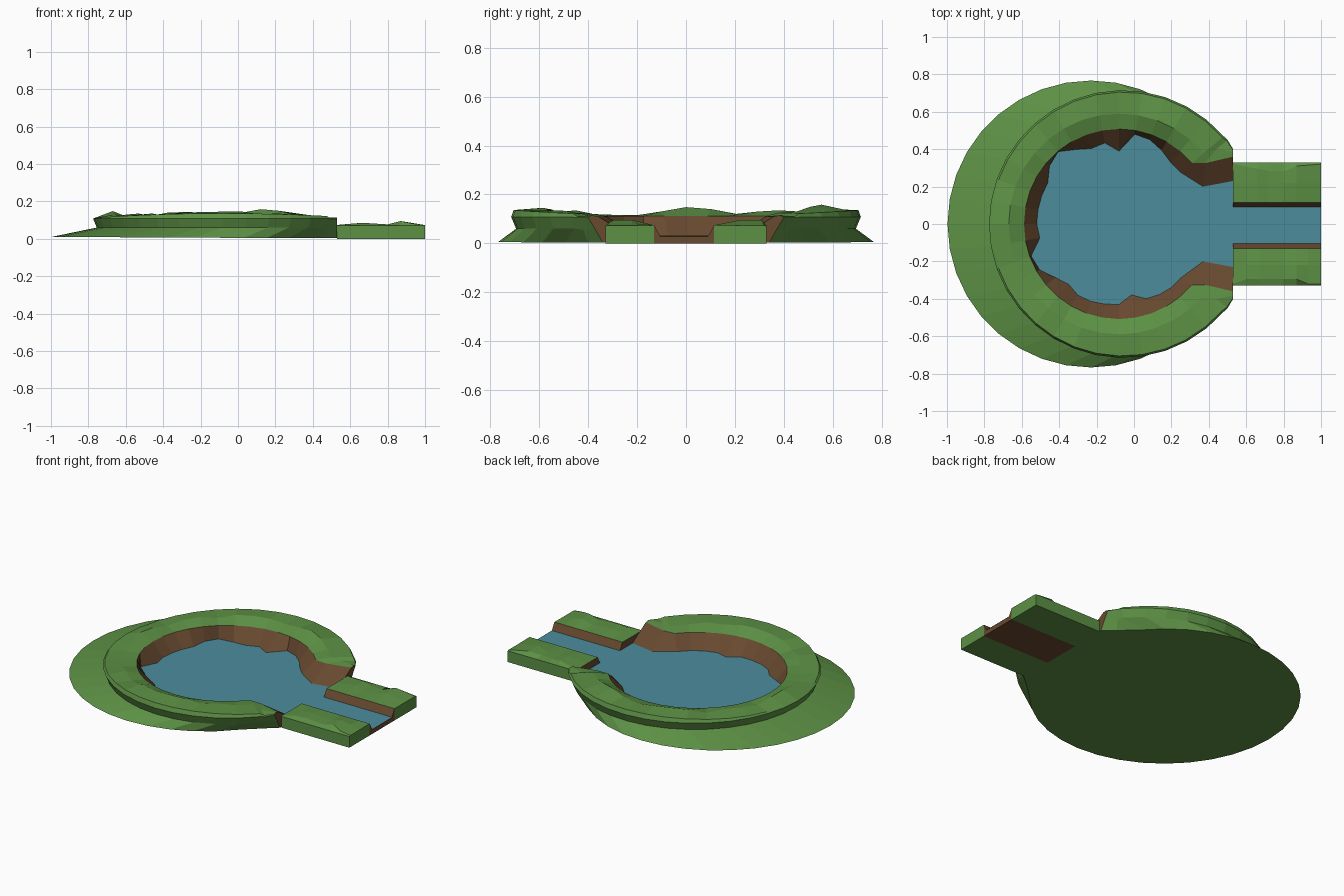
import bpy, bmesh
from math import sin, cos, radians

cube = bpy.data.objects.get("Cube")
if cube:
    bpy.data.objects.remove(cube, do_unlink=True)


def material(name, rgb):
    mat = bpy.data.materials.new(name)
    mat.use_nodes = True
    colour = (*rgb, 1)
    mat.diffuse_color = colour
    shader = next(n for n in mat.node_tree.nodes if n.type == 'BSDF_PRINCIPLED')
    shader.inputs["Base Color"].default_value = colour
    shader.inputs["Roughness"].default_value = 1
    return mat


GRASS = material("grass green", (.11, .285, .06))
EARTH = material("earth brown", (.138, .067, .029))
WATER = material("water blue", (.073, .265, .335))
WATER_Z = .03
MOUTH = .53  # x where the pond meets the stream


def finish(name, bm, materials, fix_normals=True):
    if fix_normals:
        bmesh.ops.recalc_face_normals(bm, faces=bm.faces)
    mesh = bpy.data.meshes.new(name)
    bm.to_mesh(mesh)
    bm.free()
    for mat in materials:
        mesh.materials.append(mat)
    obj = bpy.data.objects.new(name, mesh)
    bpy.context.collection.objects.link(obj)
    return obj


def loft(bm, sections, strip_material):
    """Skin open cross-sections; strip_material maps a strip index to a slot."""
    rows = [[bm.verts.new(p) for p in s] for s in sections]
    for a, b in zip(rows, rows[1:]):
        for j in range(len(a) - 1):
            face = bm.faces.new((a[j], a[j + 1], b[j + 1], b[j]))
            face.material_index = strip_material(j)
    return rows


def polar(cx, r, degrees, z):
    a = radians(degrees)
    return (cx + r * cos(a), r * sin(a), z)


def base_z(x):
    return .005 - .005 * x


# Pond bank: spokes around the shore, each from outer foot to waterline
shore = [.43, .43, .455, .48, .487, .39, .44, .43, .46, .505, .485, .44, .44, .44, .44,
         .43, .5, .49, .445, .42, .44, .44, .435, .43, .385, .425, .435, .44, .44]
crest = [.125, .13, .15, .158, .14, .13, .14, .143, .14, .12, .135, .13, .12, .14, .148,
         .13, .115, .115, .12, .135, .12, .14, .143, .145, .145, .13, .135, .125, .12]


def spoke(i):
    t = 40 + 10 * i
    rim = .715 + .02 * cos(radians(t))
    foot = polar(-.23, .767, t, 0)
    return [(foot[0], foot[1], base_z(foot[0])),
            polar(-.08, rim - .02, t, .06),
            polar(-.08, rim, t, .108),
            polar(-.08, rim - .01, t, .112 + .024 * sin(radians(t)) ** 2),
            polar(-.08, .59, t, crest[i]),
            polar(-.08, .508, t, .112),
            polar(-.08, shore[i], t, WATER_Z)]


def mouth_spokes(side):
    near = [(.46, .40), (.48, .42), (.50, .45), (.495, .445), (.44, .40), (.38, .325), (.37, .20)]
    end = [(MOUTH, y) for y in (.34, .37, .40, .395, .385, .36, .23)]
    heights = (.003, .055, .105, .11, .115, .11, WATER_Z)
    return [[(x, side * y, z) for (x, y), z in zip(row, heights)] for row in (end, near)]


spokes = (mouth_spokes(1) + [spoke(i) for i in range(len(shore))]
          + mouth_spokes(-1)[::-1])
bm = bmesh.new()
rows = loft(bm, spokes, lambda j: 1 if j == 5 else 0)
bm.faces.new([r[0] for r in rows])
for row in (rows[0], rows[-1]):
    cap = bm.faces.new(row + [bm.verts.new((MOUTH, row[-1].co.y, .003))])
    cap.material_index = 1
finish("pond_bank", bm, [GRASS, EARTH])

# Water: pond surface running out into the stream
bm = bmesh.new()
outline = [s[-1] for s in spokes]
outline += [(x, y, WATER_Z) for x, y in ((MOUTH, -.105), (1, -.105), (1, .09), (MOUTH, .09))]
surface = bm.faces.new([bm.verts.new(p) for p in outline])
surface.normal_update()
if surface.normal.z < 0:
    surface.normal_flip()
finish("water", bm, [WATER], False)

# Stream bed: trough with sloping earth walls
bm = bmesh.new()
trough = [(-.13, 0), (-.13, .074), (-.105, .028), (.09, .028), (.115, .074), (.115, 0)]
rows = loft(bm, [[(x, y, z) for y, z in trough + trough[:1]] for x in (MOUTH, 1)], lambda j: 0)
for row in rows:
    bm.faces.new(row[:-1])
bmesh.ops.remove_doubles(bm, verts=bm.verts, dist=.0001)
finish("stream_bed", bm, [EARTH])


# Stream banks: grassy blocks with gentle humps
def stream_bank(name, side, inner, humps):
    sections = []
    for x, z, inset in humps:
        sections.append([(x, side * y, h) for y, h in (
            (inner, 0), (inner, .074), (.22, z), (.33 - inset, z), (.33, .07), (.33, 0), (inner, 0))])
    bm = bmesh.new()
    rows = loft(bm, sections, lambda j: 1 if j == 0 else 0)
    for row, slot in ((rows[0], 1), (rows[-1], 0)):
        bm.faces.new(row[:-1]).material_index = slot
    bmesh.ops.remove_doubles(bm, verts=bm.verts, dist=.0001)
    finish(name, bm, [GRASS, EARTH])


stream_bank("left_stream_bank", 1, .115,
            [(MOUTH, .073, .01), (.66, .085, .035), (.72, .077, .045), (.8, .077, .05),
             (.87, .095, .02), (1, .073, .01)])
stream_bank("right_stream_bank", -1, .13,
            [(MOUTH, .073, .01), (.6, .08, .035), (.67, .085, .035), (.8, .077, .035),
             (.87, .095, .035), (.93, .082, .01), (1, .073, .01)])
